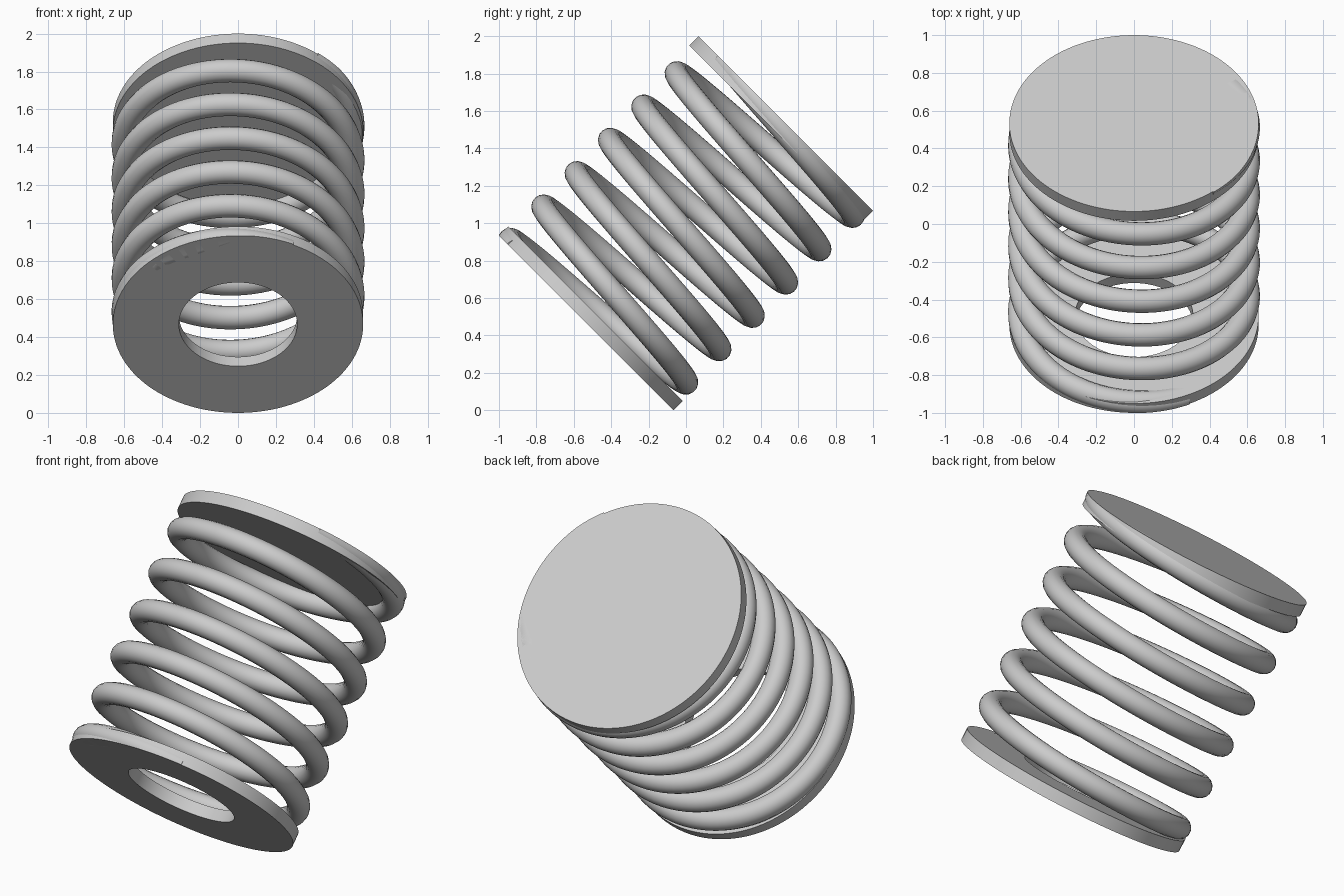
import bpy, bmesh
from math import sin, cos, radians
from mathutils import Matrix, Vector

cube = bpy.data.objects.get("Cube")
if cube:
    bpy.data.objects.remove(cube, do_unlink=True)

HALF = 0.754        # half the length along the spring axis
PLATE_R, PLATE_T, HOLE_R = 0.66, 0.07, 0.312
COIL_R, WIRE_R, PITCH = 0.605, 0.062, 0.252
SIDES = 128
# The spring axis leans back by 45 degrees
TILT = Matrix.Translation((0, 0, 1)) @ Matrix.Rotation(radians(-45), 4, "X")

grey = bpy.data.materials.new("steel grey")
grey.use_nodes = True
colour = (0.6, 0.6, 0.6, 1)
grey.diffuse_color = colour
grey.node_tree.nodes["Principled BSDF"].inputs["Base Color"].default_value = colour


def finish(name, bm):
    """Turn a bmesh into a tilted, smooth-shaded object."""
    bmesh.ops.recalc_face_normals(bm, faces=bm.faces)
    mesh = bpy.data.meshes.new(name)
    bm.to_mesh(mesh)
    bm.free()
    mesh.materials.clear()
    mesh.materials.append(grey)
    obj = bpy.data.objects.new(name, mesh)
    bpy.context.collection.objects.link(obj)
    obj.matrix_world = TILT
    bpy.ops.object.select_all(action="DESELECT")
    obj.select_set(True)
    bpy.context.view_layer.objects.active = obj
    bpy.ops.object.shade_smooth_by_angle(angle=radians(35))
    return obj


def lathe(name, profile):
    """Spin a closed or axis-to-axis (radius, height) profile."""
    bm = bmesh.new()
    verts = [bm.verts.new((r, 0, z)) for r, z in profile]
    edges = [bm.edges.new((verts[i - 1], verts[i])) for i in range(len(verts))
             if profile[i - 1][0] + profile[i][0] > 0]
    bmesh.ops.spin(bm, geom=verts + edges, axis=(0, 0, 1), cent=(0, 0, 0),
                   angle=radians(360), steps=SIDES, use_merge=True)
    bmesh.ops.remove_doubles(bm, verts=bm.verts, dist=0.0001)
    return finish(name, bm)


# End plates: a ring below and a solid disc above
low, high = -HALF + PLATE_T, HALF - PLATE_T
lathe("lower_ring_plate", [(HOLE_R, -HALF), (PLATE_R, -HALF), (PLATE_R, low), (HOLE_R, low)])
lathe("upper_disc_plate", [(0, high), (PLATE_R, high), (PLATE_R, HALF), (0, HALF)])

# Coil spring: a round wire swept along a helix
START, END, STEPS = 26.5, 39.3 - 6 * 360, 576
curve = bpy.data.curves.new("spring_path", "CURVE")
curve.dimensions = "3D"
curve.bevel_depth = WIRE_R
curve.bevel_resolution = 6
curve.use_fill_caps = True
spline = curve.splines.new("POLY")
spline.points.add(STEPS)
for i, point in enumerate(spline.points):
    turn = START + (END - START) * i / STEPS
    a = radians(turn)
    point.co = (COIL_R * sin(a), -COIL_R * cos(a), -0.728 - PITCH * turn / 360, 1)
path = bpy.data.objects.new("spring_path", curve)
bpy.context.collection.objects.link(path)
bpy.context.view_layer.update()
wire = bpy.data.meshes.new_from_object(path.evaluated_get(bpy.context.evaluated_depsgraph_get()))
bpy.data.objects.remove(path, do_unlink=True)

# Grind both wire ends flush with the outer plate faces
bm = bmesh.new()
bm.from_mesh(wire)
bpy.data.meshes.remove(wire)
bmesh.ops.remove_doubles(bm, verts=bm.verts, dist=0.0001)
for side in (-1, 1):
    cut = bmesh.ops.bisect_plane(bm, geom=bm.verts[:] + bm.edges[:] + bm.faces[:],
                                 plane_co=Vector((0, 0, side * HALF)),
                                 plane_no=(0, 0, side), clear_outer=True)
    rim = [e for e in cut["geom_cut"] if isinstance(e, bmesh.types.BMEdge)]
    bmesh.ops.edgenet_fill(bm, edges=rim)
finish("coil_spring", bm)
